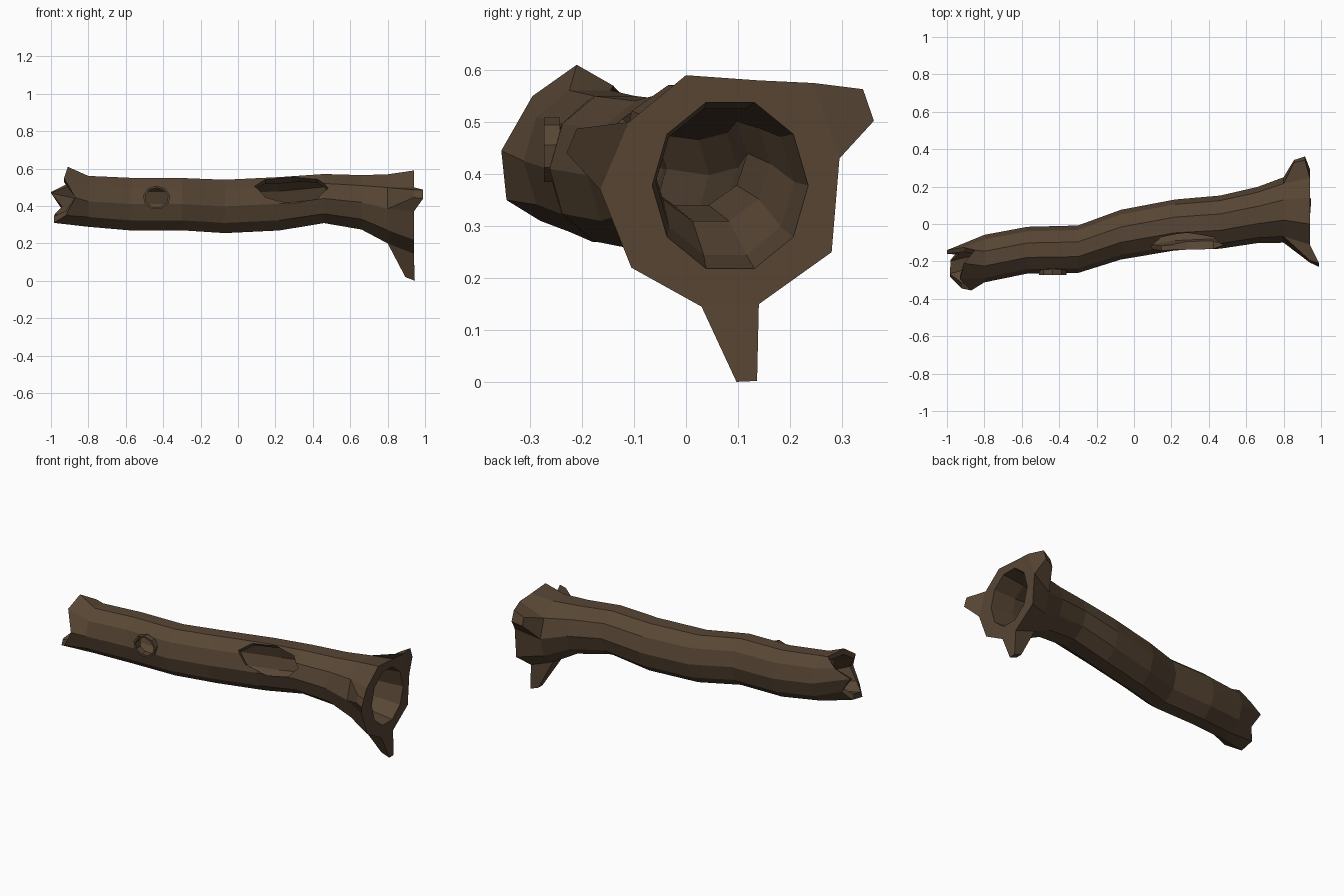
import bpy, bmesh
from math import sin, cos, radians
from mathutils import Vector, Matrix

if "Cube" in bpy.data.objects:
    bpy.data.objects.remove(bpy.data.objects["Cube"])

N = 10
ANG = [radians(108 - 36 * i) for i in range(N)]

bark = bpy.data.materials.new("bark")
bark.diffuse_color = (0.095, 0.06, 0.034, 1)
bark.use_nodes = True
bark.node_tree.nodes["Principled BSDF"].inputs["Base Color"].default_value = bark.diffuse_color


def ring(x, cy, cz, ry, rz):
    return [Vector((x, cy + ry * cos(a), cz + rz * sin(a))) for a in ANG]


def shrink(pts, f):
    c = sum(pts, Vector()) / len(pts)
    return [Vector((p.x, c.y + (p.y - c.y) * f, c.z + (p.z - c.z) * f)) for p in pts]


# Trunk cross-sections: x, centre y, centre z, radius y, radius z
sections = [(-0.8, -0.185, 0.425, 0.127, 0.143), (-0.57, -0.14, 0.41, 0.125, 0.148),
            (-0.3, -0.135, 0.41, 0.127, 0.147), (-0.07, -0.057, 0.398, 0.133, 0.150),
            (0.22, -0.005, 0.412, 0.136, 0.150), (0.46, 0.01, 0.44, 0.142, 0.138),
            (0.66, 0.048, 0.42, 0.150, 0.153), (0.80, 0.075, 0.385, 0.175, 0.194)]
body = [ring(*s) for s in sections]

# Jagged broken end (left) and flared root end (right)
broken = [Vector(p) for p in [
    (-0.91, -0.21, 0.61), (-0.85, -0.14, 0.57), (-0.91, -0.125, 0.52), (-1.0, -0.14, 0.475),
    (-0.94, -0.145, 0.38), (-0.98, -0.19, 0.325), (-0.985, -0.28, 0.31), (-0.92, -0.345, 0.35),
    (-0.87, -0.355, 0.445), (-0.93, -0.295, 0.55)]]
flare = [Vector((0.94, y, z)) for y, z in [
    (0.0, 0.59), (0.14, 0.58), (0.245, 0.575), (0.295, 0.43), (0.28, 0.25),
    (0.14, 0.15), (0.03, 0.145), (-0.105, 0.22), (-0.165, 0.37), (-0.11, 0.5)]]

outer = [broken] + body + [flare]
inner = [shrink(r, 0.76) for r in [broken] + body] + [ring(0.94, 0.085, 0.378, 0.15, 0.168)]

# Closed tube: out along the bark, back along the hollow
bm = bmesh.new()
loops = [[bm.verts.new(p) for p in r] for r in outer + inner[::-1]]
faces = {}
for k, a in enumerate(loops):
    b = loops[(k + 1) % len(loops)]
    for i in range(N):
        j = (i + 1) % N
        faces[k, i] = bm.faces.new((a[i], a[j], b[j], b[i]))

# Root stubs pulled out of the flared faces: face index, tip, tip scale
last = len(outer) - 2
for i, tip, s in [(5, (0.92, 0.115, 0.011), 0.36), (2, (0.885, 0.343, 0.52), 0.42),
                  (8, (0.965, -0.21, 0.465), 0.36)]:
    f = faces[last, i]
    c = f.calc_center_median()
    new = bmesh.ops.extrude_discrete_faces(bm, faces=[f])["faces"][0]
    for v in new.verts:
        v.co = Vector(tip) + (v.co - c) * s
bmesh.ops.recalc_face_normals(bm, faces=bm.faces)
mesh = bpy.data.meshes.new("hollow_log")
bm.to_mesh(mesh)
bm.free()
log = bpy.data.objects.new("hollow_log", mesh)
bpy.context.collection.objects.link(log)
mesh.materials.append(bark)


def shape(name, sides, base, tilt, half_x, half_w, near, far, op):
    """Oval prism pointing out of the trunk, combined with the log."""
    bm = bmesh.new()
    m = (Matrix.Translation(base) @ Matrix.Rotation(radians(tilt), 4, 'X')
         @ Matrix.Translation((0, 0, (near + far) / 2))
         @ Matrix.Diagonal((half_x, half_w, far - near, 1)))
    bmesh.ops.create_cone(bm, cap_ends=True, segments=sides, radius1=1, radius2=1,
                          depth=1, matrix=m)
    me = bpy.data.meshes.new(name)
    bm.to_mesh(me)
    bm.free()
    me.materials.append(bark)
    ob = bpy.data.objects.new(name, me)
    bpy.context.collection.objects.link(ob)
    ob.hide_render = True
    mod = log.modifiers.new(name, 'BOOLEAN')
    mod.object, mod.operation, mod.solver = ob, op, 'EXACT'
    bpy.context.view_layer.objects.active = log
    bpy.ops.object.modifier_apply(modifier=name)
    bpy.data.objects.remove(ob)


# Knot hole with a slight lip, and the long opening in the upper front
shape("knot_lip", 9, (-0.435, -0.137, 0.445), 90, 0.074, 0.064, 0.105, 0.136, 'UNION')
shape("knot_hole", 9, (-0.435, -0.137, 0.445), 90, 0.062, 0.053, 0.03, 0.3, 'DIFFERENCE')
shape("long_opening", 8, (0.285, 0.0, 0.42), 55, 0.197, 0.085, 0.04, 0.35, 'DIFFERENCE')
